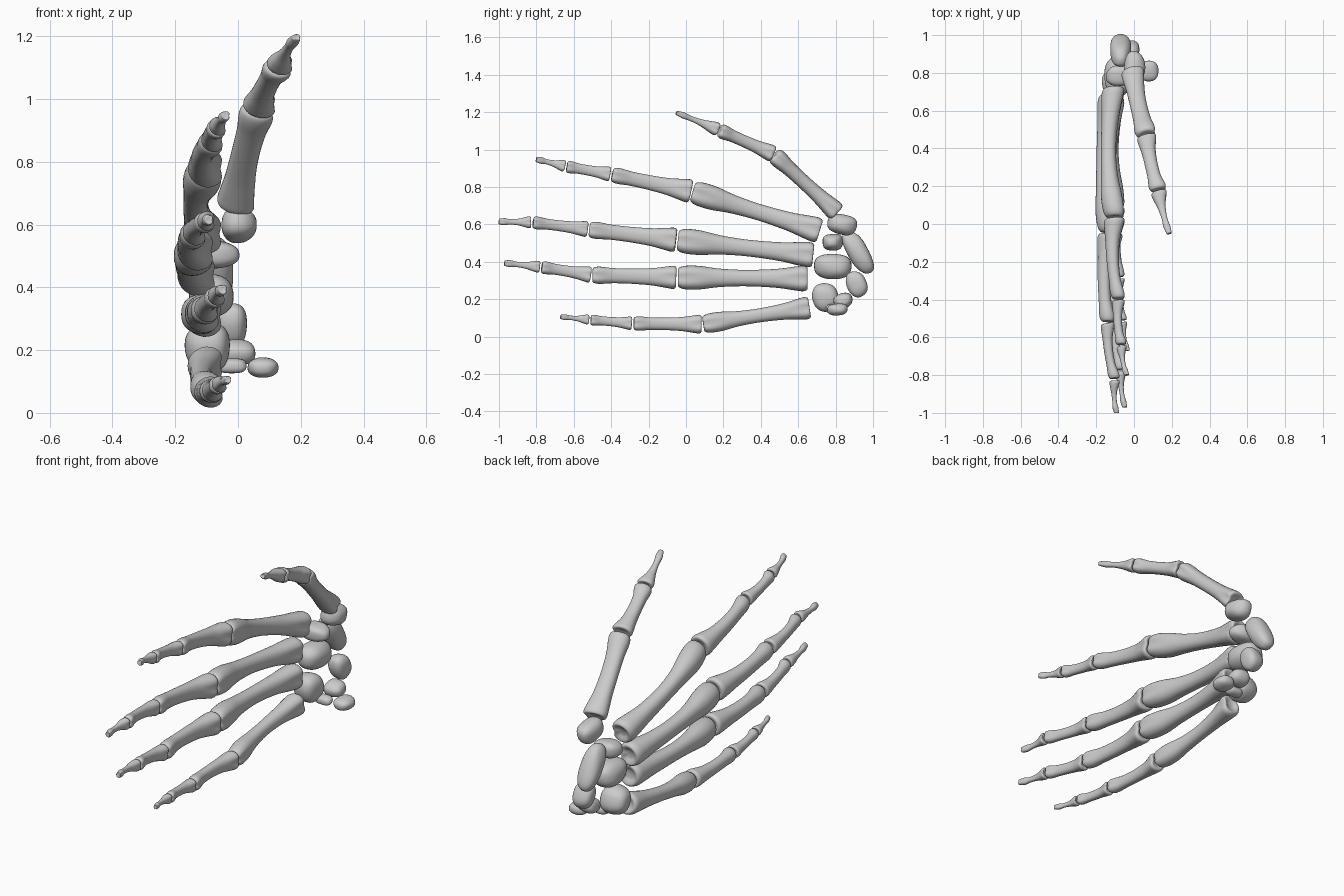
import bpy, bmesh, math
from mathutils import Vector, Matrix

if "Cube" in bpy.data.objects:
    bpy.data.objects.remove(bpy.data.objects["Cube"])

SEG, SUB = 28, 5

# Bone outlines: (position along bone, width factor); rounded ends are added by rule
METACARPAL = [(.03, 1), (.1, .94), (.25, .75), (.48, .67), (.68, .77), (.84, 1), (.95, 1)]
PHALANX = [(.03, 1), (.12, .95), (.3, .81), (.55, .78), (.76, .85), (.9, 1.02), (.97, 1)]
DISTAL = [(.05, 1), (.18, .91), (.4, .66), (.65, .63), (.82, .9), (.93, .88)]


def smooth_profile(pts):
    """Add rounded ends, then resample with a Catmull-Rom spline."""
    pts = [Vector(p) for p in [(.02, .35), (0, .8)] + pts + [(1, .78), (1, .35)]]
    last, out = len(pts) - 1, []
    for i in range(last):
        a, b, c, d = (pts[min(max(k, 0), last)] for k in (i - 1, i, i + 1, i + 2))
        for s in range(SUB):
            u = s / SUB
            out.append(.5 * (2 * b + (c - a) * u + (2 * a - 5 * b + 4 * c - d) * u * u
                             + (3 * b - a - 3 * c + d) * u ** 3))
    return out + [pts[-1]]


def power(v, e):
    return math.copysign(abs(v) ** e, v)


def finish(bm, name):
    bmesh.ops.recalc_face_normals(bm, faces=bm.faces)
    for f in bm.faces:
        f.smooth = True
    me = bpy.data.meshes.new(name)
    bm.to_mesh(me)
    bm.free()
    bpy.context.collection.objects.link(bpy.data.objects.new(name, me))


def bone(name, outline, p0, p1, r0, r1, depth, bow, flat):
    """Loft a long bone: bowed shaft, flattened palm side, two-lobed ends."""
    axis = p1 - p0
    d = axis.normalized()
    palm = (Vector((1, 0, 0)) - d * d.x).normalized()
    side = d.cross(palm)
    bm = bmesh.new()
    rings = []
    for t, f in smooth_profile(outline):
        k = min(max(t, 0), 1)
        r = f * (r0 + (r1 - r0) * k)
        c = p0 + axis * t - palm * bow * axis.length * math.sin(math.pi * k)
        end = min(1, max(0, (abs(k - .5) - .25) / .2))
        ring = []
        for i in range(SEG):
            a = 2 * math.pi * i / SEG
            x, y = power(math.cos(a), .88), power(math.sin(a), .88)
            if y > 0:
                y *= flat + (1 - flat) * end
                y *= 1 - .22 * end * math.exp(-(x / .4) ** 2)
            else:
                x *= 1 + .14 * y * end
            ring.append(bm.verts.new(c + side * r * x + palm * r * depth * y))
        rings.append(ring)
    for r, q in zip(rings, rings[1:]):
        for i in range(SEG):
            j = (i + 1) % SEG
            bm.faces.new((r[i], r[j], q[j], q[i]))
    bm.faces.new(rings[0])
    bm.faces.new(rings[-1])
    finish(bm, name)


def digit(name, joints, parts, depth, bow):
    """String bones between joints (x, y, z, radius), leaving a small gap at each."""
    for i, (part, outline) in enumerate(parts):
        a, b = Vector(joints[i][:3]), Vector(joints[i + 1][:3])
        gap = (b - a).normalized() * .006
        start = a + gap if i else a
        stop = b - gap if i < len(parts) - 1 else b
        bone(f"{name}_{part}", outline, start, stop, joints[i][3], joints[i + 1][3],
             depth, bow, .95 if i == 0 else .78)


def carpal(name, centre, radii, tilt=0.0):
    """Pebble-like wrist bone: a squared-off, gently lumpy ellipsoid."""
    bm = bmesh.new()
    bmesh.ops.create_uvsphere(bm, u_segments=32, v_segments=20, radius=1)
    turn, ph = Matrix.Rotation(tilt, 3, 'X'), len(name)
    for v in bm.verts:
        p = v.co.copy()
        k = 1 + .06 * (math.sin(2.7 * p.x + ph) + math.sin(3.1 * p.y + 2 * ph) * math.cos(2.3 * p.z - ph))
        q = Vector([power(a, .82) * r * k for a, r in zip(p, radii)])
        v.co = Vector(centre) + turn @ q
    finish(bm, name)


# Four fingers and the thumb
finger_parts = [("metacarpal", METACARPAL), ("proximal_phalanx", PHALANX),
                ("middle_phalanx", PHALANX), ("distal_phalanx", DISTAL)]
thumb_parts = [("metacarpal", PHALANX), ("proximal_phalanx", PHALANX), ("distal_phalanx", DISTAL)]

digit("index", [(-.105, .715, .565, .067), (-.10, .032, .775, .063), (-.08, -.40, .867, .039),
                (-.065, -.643, .91, .031), (-.038, -.80, .948, .017)], finger_parts, .93, .044)
digit("middle", [(-.125, .68, .435, .067), (-.13, -.047, .515, .065), (-.138, -.522, .573, .042),
                 (-.10, -.823, .611, .032), (-.092, -1, .615, .018)], finger_parts, .93, .042)
digit("ring", [(-.105, .65, .31, .068), (-.11, -.047, .316, .062), (-.10, -.505, .329, .043),
               (-.068, -.777, .372, .032), (-.048, -.97, .393, .018)], finger_parts, .93, .04)
digit("little", [(-.10, .66, .155, .06), (-.09, .088, .066, .05), (-.08, -.285, .07, .036),
                 (-.06, -.515, .09, .027), (-.032, -.67, .106, .014)], finger_parts, .97, .036)
digit("thumb", [(-.005, .805, .665, .052), (.068, .468, .975, .045), (.132, .175, 1.105, .037),
                (.187, -.05, 1.197, .014)], thumb_parts, 1.22, .018)

# Wrist bones
carpal("trapezium", (.005, .835, .60), (.055, .08, .053), -.25)
carpal("trapezoid", (-.07, .785, .505), (.075, .055, .044))
carpal("capitate", (-.085, .785, .375), (.075, .095, .064), .08)
carpal("scaphoid", (-.07, .92, .45), (.058, .052, .118), .5)
carpal("lunate", (-.025, .912, .28), (.052, .052, .07), .4)
carpal("hamate", (-.10, .745, .21), (.072, .068, .075), .3)
carpal("hamate_hook", (-.02, .775, .15), (.045, .03, .025))
carpal("triquetrum", (.005, .84, .193), (.052, .05, .04), .3)
carpal("pisiform", (.08, .81, .145), (.052, .052, .03), .15)
